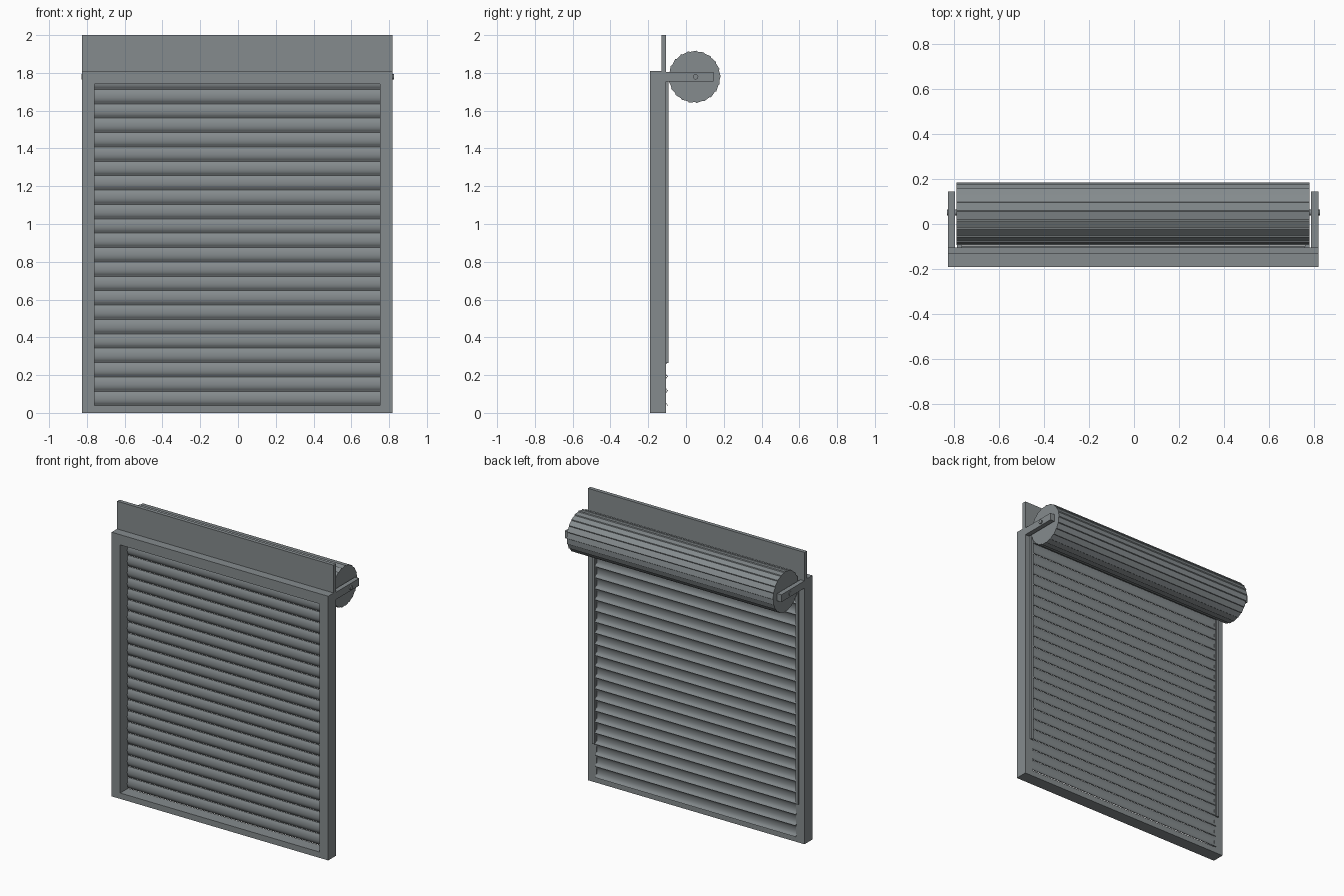
import bpy, bmesh, math

if "Cube" in bpy.data.objects:
    bpy.data.objects.remove(bpy.data.objects["Cube"])

# Blue-grey painted metal used on every part
metal = bpy.data.materials.new("painted_metal")
metal.diffuse_color = (0.235, 0.26, 0.27, 1)
metal.use_nodes = True
metal.node_tree.nodes["Principled BSDF"].inputs["Base Color"].default_value = metal.diffuse_color

def box(name, x0, x1, y0, y1, z0, z1):
    bpy.ops.mesh.primitive_cube_add(size=1, location=((x0+x1)/2, (y0+y1)/2, (z0+z1)/2))
    ob = bpy.context.object
    ob.name = name
    ob.scale = (x1-x0, y1-y0, z1-z0)
    bpy.ops.object.transform_apply(location=False, rotation=False, scale=True)
    return ob

def finish(bm, name):
    """Turn a bmesh into a named object in the scene."""
    bmesh.ops.recalc_face_normals(bm, faces=bm.faces)
    me = bpy.data.meshes.new(name)
    bm.to_mesh(me)
    bm.free()
    ob = bpy.data.objects.new(name, me)
    bpy.context.collection.objects.link(ob)
    return ob

def extrude_x(name, outline, x0, x1):
    """Sweep a closed outline of (y, z) points along x, with end caps."""
    bm = bmesh.new()
    a = [bm.verts.new((x0, y, z)) for y, z in outline]
    b = [bm.verts.new((x1, y, z)) for y, z in outline]
    n = len(outline)
    for i in range(n):
        j = (i+1) % n
        bm.faces.new((a[i], a[j], b[j], b[i]))
    bm.faces.new(a[::-1])
    bm.faces.new(b)
    return finish(bm, name)

L, R = -0.825, 0.817          # outer frame edges
CY, CZ, RAD = 0.045, 1.779, 0.139

# Frame with a rectangular opening
bm = bmesh.new()
rings = []
for x0, x1, z0, z1 in ((L, R, 0, 1.81), (-0.76, 0.752, 0.04, 1.74)):
    for y in (-0.19, -0.105):
        rings.append([bm.verts.new((x, y, z)) for x, z in ((x0, z0), (x1, z0), (x1, z1), (x0, z1))])
out_f, out_b, in_f, in_b = rings
for p, q in ((out_f, out_b), (out_b, in_b), (in_b, in_f), (in_f, out_f)):
    for i in range(4):
        j = (i+1) % 4
        bm.faces.new((p[i], p[j], q[j], q[i]))
finish(bm, "door_frame")

# Fascia board above the frame
box("fascia_board", L, R, -0.131, -0.105, 1.81, 2.0)

# Curtain of interlocking curved slats
pitch = 0.0761
profile = [(0, -0.099), (0.06, -0.101), (0.15, -0.107), (0.27, -0.112), (0.45, -0.114),
           (0.65, -0.1135), (0.85, -0.110), (1.0, -0.104)]
for k in range(23):
    z = 0.038 + k*pitch
    front = [(y, z + t*pitch) for t, y in profile]
    back = [(y + 0.004, zz) for y, zz in reversed(front)]
    ob = extrude_x(f"slat_{k+1:02d}", front + back, -0.765, 0.757)
    bpy.context.view_layer.objects.active = ob
    ob.select_set(True)
    bpy.ops.object.shade_smooth_by_angle(angle=math.radians(35))
    ob.select_set(False)

# Guide rails and roll brackets on both sides
for side, r0, r1, b0, b1 in (("left", -0.785, -0.765, L, -0.793), ("right", 0.757, 0.777, 0.785, R)):
    box(f"{side}_guide_rail", r0, r1, -0.107, -0.093, 0.265, 1.76)
    box(f"{side}_bracket", b0, b1, -0.107, 0.145, 1.755, 1.805)

# Rolled curtain with stepped, overlapping slat edges
n = 21
pts = []
for i in range(n):
    for f, r in ((0, RAD), (0.9, RAD - 0.005)):
        a = 2*math.pi*(i + f)/n
        pts.append((CY + r*math.cos(a), CZ + r*math.sin(a)))
extrude_x("rolled_curtain", pts, -0.787, 0.777)

# Axle through the roll and brackets
bpy.ops.mesh.primitive_cylinder_add(vertices=16, radius=0.014, depth=1.654,
                                    location=(-0.002, CY + 0.006, CZ), rotation=(0, math.pi/2, 0))
bpy.context.object.name = "axle"
bpy.ops.object.shade_smooth_by_angle()

for ob in bpy.data.objects:
    ob.data.materials.append(metal)
